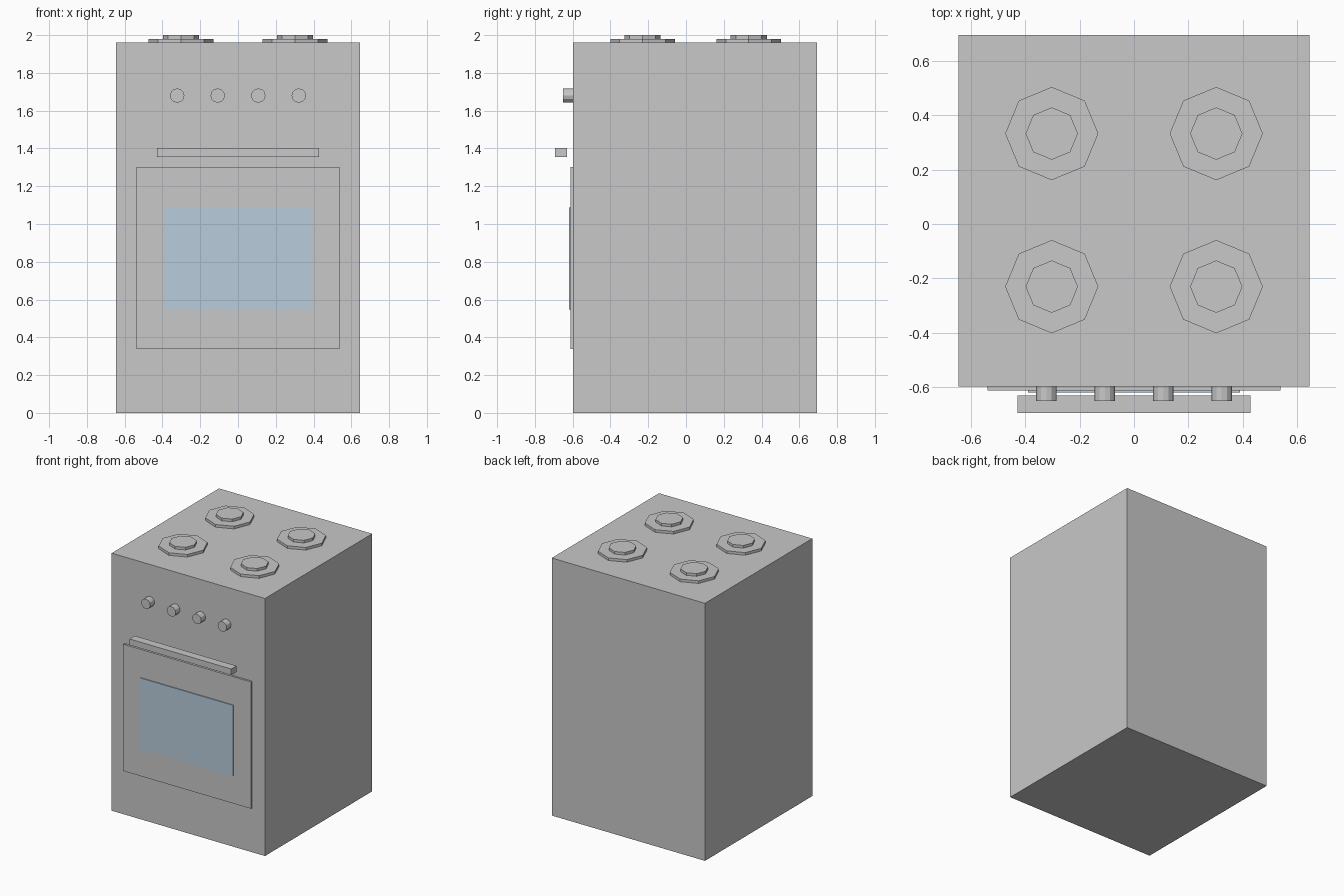
import bpy, math

if "Cube" in bpy.data.objects:
    bpy.data.objects.remove(bpy.data.objects["Cube"])


def material(name, rgb):
    m = bpy.data.materials.new(name)
    m.diffuse_color = (*rgb, 1)
    m.use_nodes = True
    m.node_tree.nodes["Principled BSDF"].inputs["Base Color"].default_value = m.diffuse_color
    return m


GREY = material("light_grey", (0.58, 0.58, 0.58))
GLASS = material("pale_blue_glass", (0.48, 0.61, 0.72))
FRONT = -0.597  # y of the body's front face


def box(name, x, y, z, mat=GREY):
    """Box from (min, max) ranges on each axis."""
    bpy.ops.mesh.primitive_cube_add(size=1)
    o = bpy.context.object
    o.name = name
    o.location = [(a + b) / 2 for a, b in (x, y, z)]
    o.scale = [b - a for a, b in (x, y, z)]
    o.data.materials.append(mat)
    return o


def disc(name, sides, radius, depth, loc, rot=(0, 0, 0)):
    bpy.ops.mesh.primitive_cylinder_add(vertices=sides, radius=radius, depth=depth,
                                        location=loc, rotation=rot)
    o = bpy.context.object
    o.name = name
    o.data.materials.append(GREY)
    return o


# Cabinet
box("body", (-0.645, 0.645), (FRONT, 0.693), (0, 1.96))

# Oven door, window and handle bar
box("oven_door", (-0.538, 0.538), (-0.612, FRONT), (0.337, 1.302))
box("door_window", (-0.39, 0.39), (-0.619, -0.612), (0.547, 1.087), GLASS)
box("door_handle", (-0.428, 0.428), (-0.693, -0.63), (1.355, 1.402))

# Four octagonal burners, each a wide plate with a smaller cap
for x in (-0.302, 0.302):
    for y in (-0.23, 0.332):
        disc("burner_plate", 8, 0.171, 0.02, (x, y, 1.97))
        disc("burner_cap", 8, 0.096, 0.02, (x, y, 1.99))

# Row of control knobs
for i in range(4):
    disc("control_knob", 12, 0.038, 0.053,
         (-0.322 + i * 0.2147, FRONT - 0.0265, 1.68), (math.pi / 2, 0, 0))
